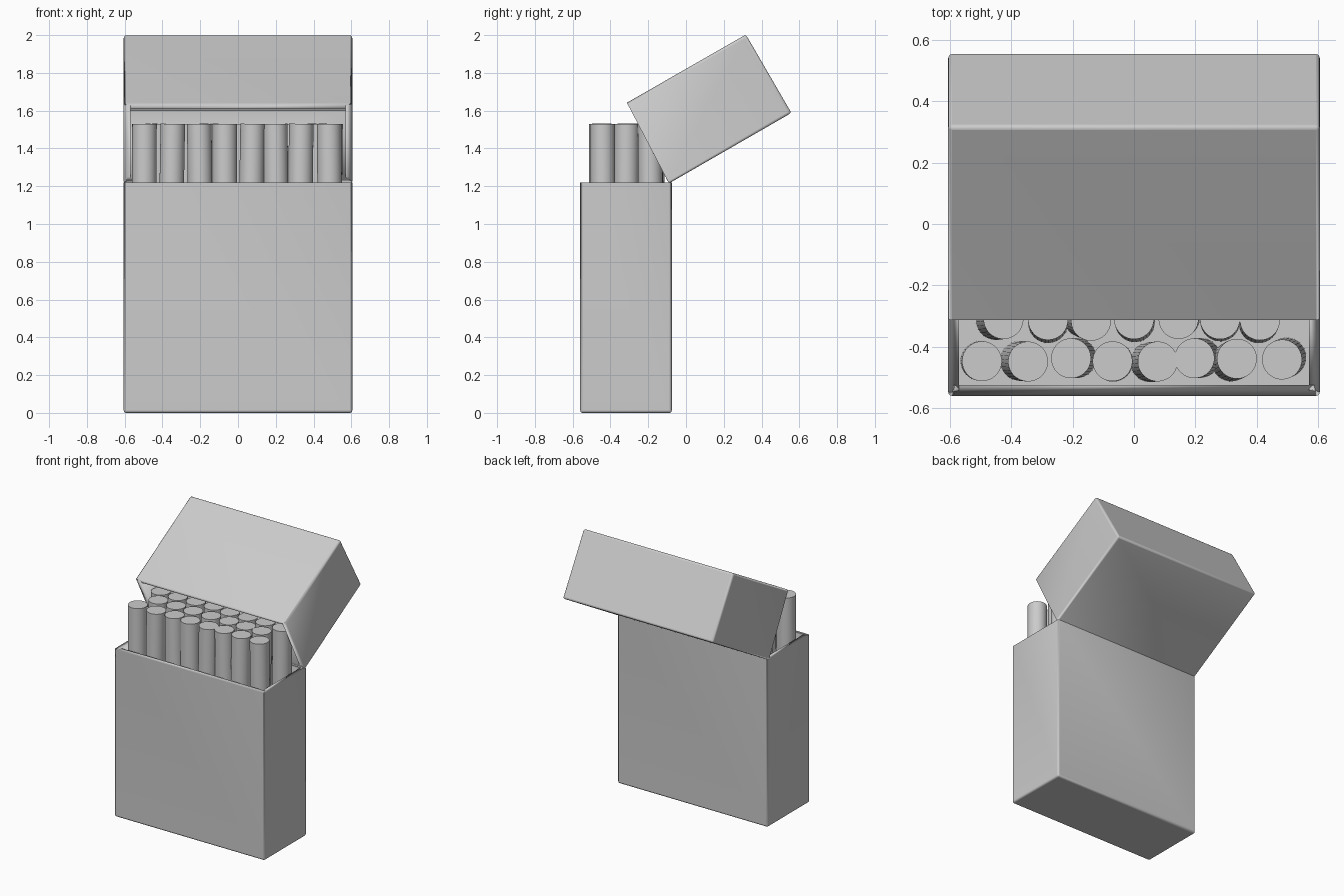
import bpy, bmesh, random
from mathutils import Vector

if "Cube" in bpy.data.objects:
    bpy.data.objects.remove(bpy.data.objects["Cube"])

random.seed(4)
HALF_W = 0.605


def smooth(ob):
    bpy.ops.object.select_all(action='DESELECT')
    ob.select_set(True)
    bpy.context.view_layer.objects.active = ob
    bpy.ops.object.shade_smooth_by_angle(angle=0.6)


def carton(name, profile):
    """Open shell: side profile (y, z) swept across x; its last edge is the opening."""
    bm = bmesh.new()
    left, right = [[bm.verts.new((x, y, z)) for y, z in profile]
                   for x in (-HALF_W, HALF_W)]
    bm.faces.new(left)
    bm.faces.new(right)
    for i in range(len(profile) - 1):
        bm.faces.new((left[i], left[i + 1], right[i + 1], right[i]))
    # close the mouth only while working out the outward normals
    mouth = bm.faces.new((left[-1], left[0], right[0], right[-1]))
    bmesh.ops.recalc_face_normals(bm, faces=bm.faces)
    bmesh.ops.delete(bm, geom=[mouth], context='FACES_ONLY')
    me = bpy.data.meshes.new(name)
    bm.to_mesh(me)
    bm.free()
    ob = bpy.data.objects.new(name, me)
    bpy.context.collection.objects.link(ob)
    smooth(ob)
    bev = ob.modifiers.new("rounded_edges", 'BEVEL')
    bev.width = 0.013
    bev.segments = 3
    sol = ob.modifiers.new("wall", 'SOLIDIFY')
    sol.thickness = 0.036
    sol.offset = -1
    sol.use_even_offset = True
    return ob


# Box body, open at the top, and flip lid tilted back on its hinge
carton("box_body", [(-0.56, 1.22), (-0.56, 0), (-0.075, 0), (-0.075, 1.22)])
carton("flip_lid", [(-0.09, 1.215), (0.558, 1.588), (0.317, 2.003), (-0.313, 1.642)])


def stick(name, top, bottom):
    """Slightly leaning cylinder between two points."""
    axis = top - bottom
    bpy.ops.mesh.primitive_cylinder_add(vertices=32, radius=0.065, depth=axis.length,
                                        location=(top + bottom) / 2)
    ob = bpy.context.object
    ob.name = name
    ob.rotation_euler = axis.to_track_quat('Z', 'Y').to_euler()
    smooth(ob)


# Three staggered rows of sticks, each leaning a little differently
front_x = (-0.495, -0.345, -0.205, -0.07, 0.077, 0.197, 0.335, 0.482)
middle_x = (-0.425, -0.28, -0.14, 0.0, 0.145, 0.28, 0.41)
back_x = (-0.49, -0.35, -0.21, -0.07, 0.07, 0.21, 0.35, 0.49)
for row, (xs, y) in enumerate(((front_x, -0.443), (middle_x, -0.315), (back_x, -0.185))):
    for i, x in enumerate(xs):
        top = Vector((x, y + random.uniform(-0.007, 0.007), 1.53))
        foot_x = max(-0.5, min(0.5, x + random.uniform(-0.03, 0.03)))
        foot = Vector((foot_x, y + random.uniform(-0.012, 0.012), 0.04))
        stick(f"stick_{row + 1}_{i + 1}", top, foot)
